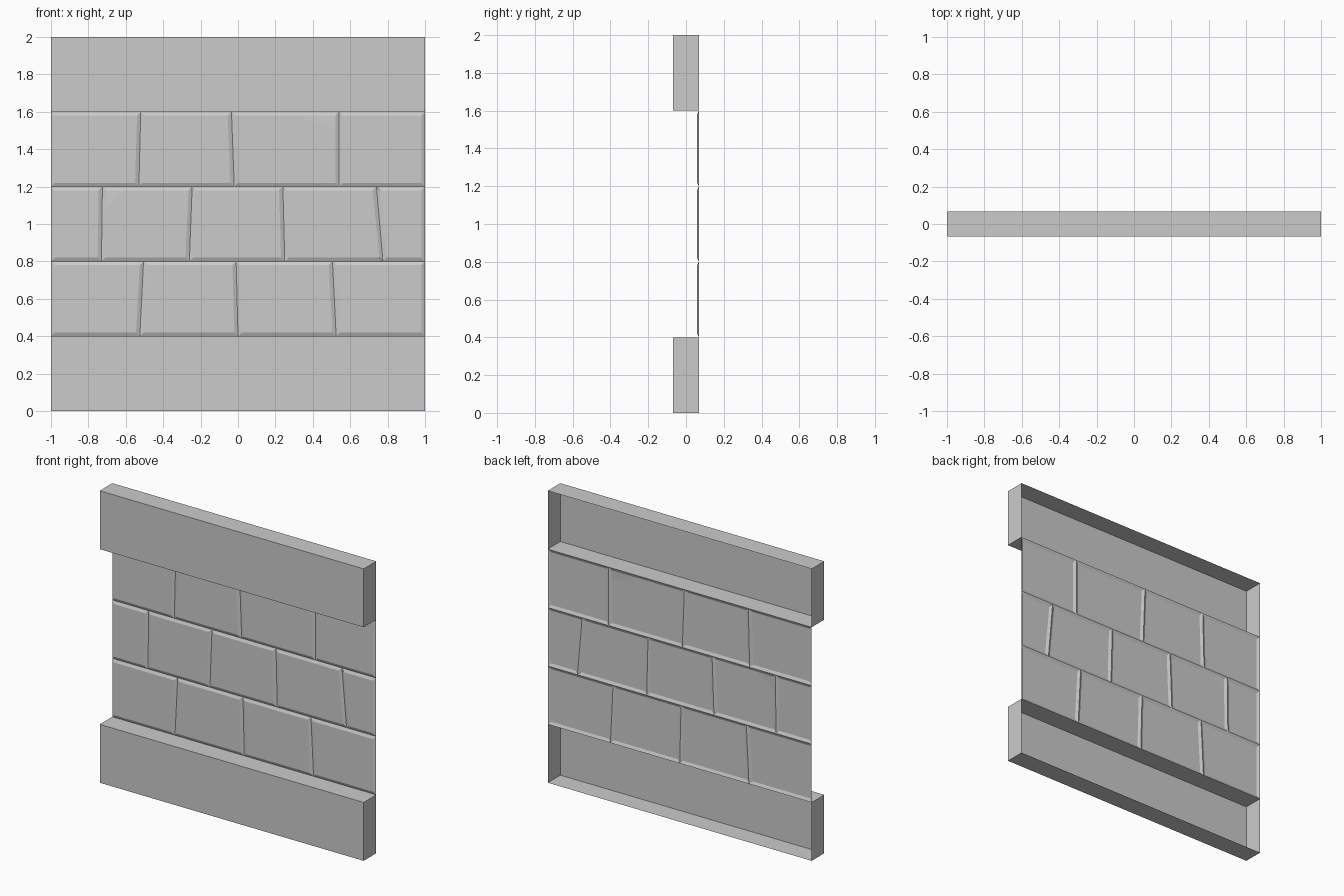
import bpy, bmesh
from mathutils import Vector

if "Cube" in bpy.data.objects:
    bpy.data.objects.remove(bpy.data.objects["Cube"])

BACK, RELIEF, BEVEL = 0.068, 0.009, 0.02


def finish(name, bm):
    mesh = bpy.data.meshes.new(name)
    bm.to_mesh(mesh)
    bm.free()
    obj = bpy.data.objects.new(name, mesh)
    bpy.context.collection.objects.link(obj)


def beam(name, z0, z1):
    # box that is hollow and open at the back
    bm = bmesh.new()
    bmesh.ops.create_cube(bm, size=1)
    for v in bm.verts:
        v.co = (v.co.x * 2, v.co.y * 2 * BACK, (z0 + z1) / 2 + v.co.z * (z1 - z0))
    bm.normal_update()
    rear = [f for f in bm.faces if f.normal.y > 0.9]
    bmesh.ops.delete(bm, geom=rear, context='FACES_ONLY')
    finish(name, bm)


def brick(bm, left, right, z0, z1, chip=None):
    # outer rim on the back plane; left/right joints are (top x, bottom x)
    rim = [(left[1], z0), (right[1], z0), (right[0], z1), (left[0], z1)]
    signs = [(1, 1), (-1, 1), (-1, -1), (1, -1)]
    outer = [bm.verts.new((x, BACK, z)) for x, z in rim]
    inner = [bm.verts.new((x + sx * BEVEL, BACK - RELIEF, z + sz * BEVEL))
             for (x, z), (sx, sz) in zip(rim, signs)]
    face, before, after = list(inner), list(inner), list(inner)
    if chip:
        # worn corner: a shallow triangle sloping back
        i, along_prev, along_next = chip
        c = inner[i].co.copy()
        p, n = inner[i - 1].co, inner[(i + 1) % 4].co
        a = bm.verts.new(c + (p - c).normalized() * along_prev)
        b = bm.verts.new(c + (n - c).normalized() * along_next)
        inner[i].co = c + Vector((0, 0.003, 0))
        bm.faces.new((a, inner[i], b))
        face[i:i + 1] = [a, b]
    bm.faces.new(face)
    for k in range(4):
        j = (k + 1) % 4
        edge = [outer[k], outer[j], inner[j]]
        if chip and j == chip[0]:
            edge.append(a)
        if chip and k == chip[0]:
            edge.append(b)
        bm.faces.new(edge + [inner[k]])


def course(name, z0, z1, joints, chips):
    joints = [(-1, -1)] + joints + [(1, 1)]
    bm = bmesh.new()
    for i in range(len(joints) - 1):
        brick(bm, joints[i], joints[i + 1], z0, z1, chips.get(i))
    finish(name, bm)


# hollow beams
beam("bottom_beam", 0, 0.4)
beam("top_beam", 1.6, 2)

# three courses of bricks with slanted joints
course("lower_bricks", 0.4, 0.8, [(-0.505, -0.525), (-0.01, 0.0), (0.505, 0.525)], {})
course("middle_bricks", 0.8, 1.2,
       [(-0.725, -0.73), (-0.245, -0.26), (0.24, 0.25), (0.74, 0.775)],
       {1: (3, 0.1, 0.1)})
course("upper_bricks", 1.2, 1.6, [(-0.52, -0.53), (-0.035, -0.02), (0.54, 0.54)],
       {2: (2, 0.07, 0.2)})
